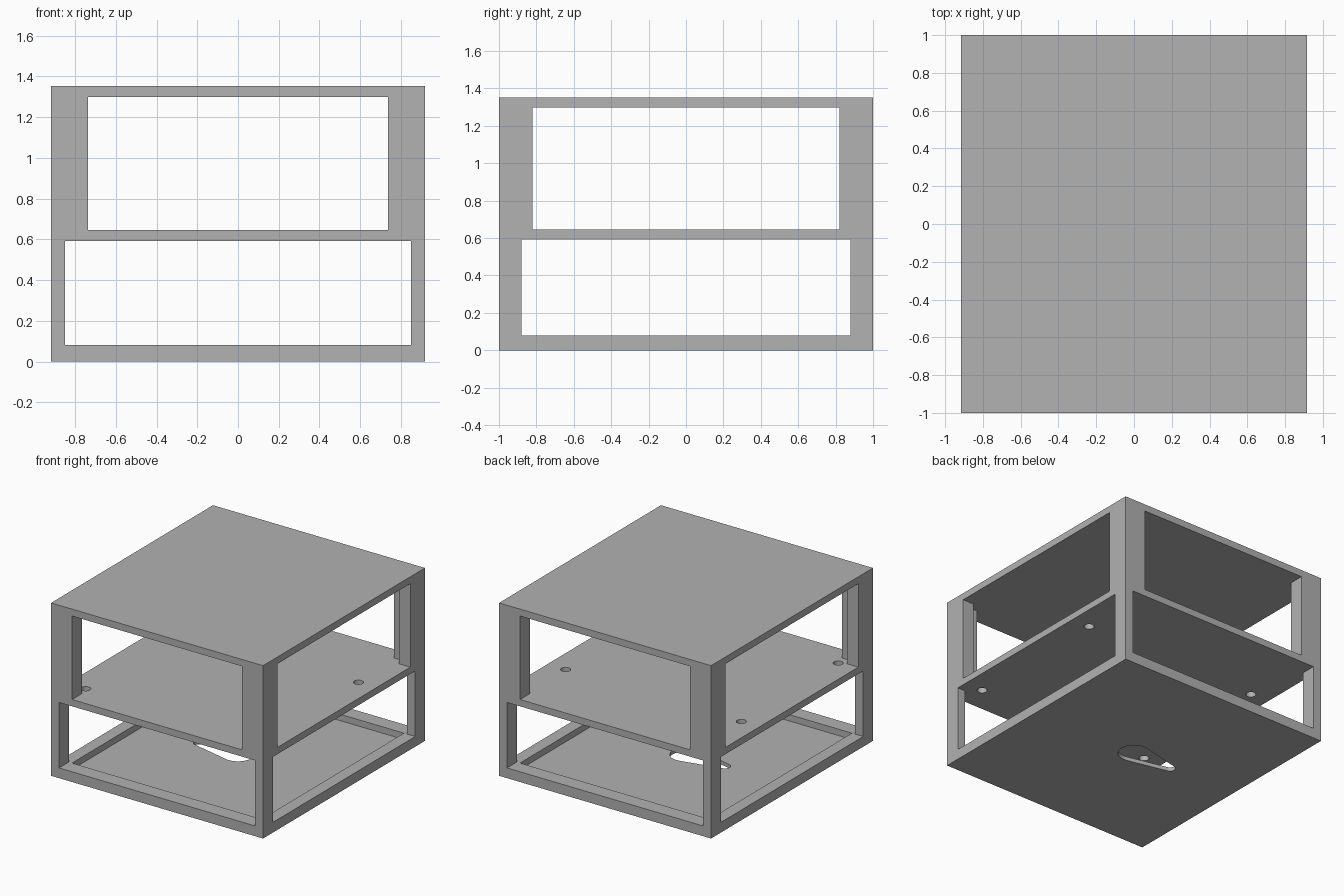
import bpy
import bmesh
from math import cos, sin, acos, pi, radians

default = bpy.data.objects.get("Cube")
if default:
    bpy.data.objects.remove(default, do_unlink=True)

HALF_X, HALF_Y, HEIGHT = 0.917, 1.0, 1.352
CAVITY_X, CAVITY_Y = 0.82, 0.88
SHELF_BOTTOM, SHELF_TOP, ROOF_BOTTOM = 0.592, 0.645, 1.298
FLOOR_TOP, RIM_TOP = 0.03, 0.08
THROUGH = 1.2

grey = bpy.data.materials.new("plain grey")
grey.use_nodes = True
colour = (0.445, 0.445, 0.445, 1)
grey.diffuse_color = colour
grey.node_tree.nodes["Principled BSDF"].inputs["Base Color"].default_value = colour


def prism(name, outline, z0, z1):
    """Extrude a closed outline from z0 up to z1."""
    bm = bmesh.new()
    base = bm.faces.new([bm.verts.new((x, y, z0)) for x, y in outline])
    top = bmesh.ops.extrude_face_region(bm, geom=[base])["geom"]
    for v in top:
        if isinstance(v, bmesh.types.BMVert):
            v.co.z = z1
    bmesh.ops.recalc_face_normals(bm, faces=bm.faces)
    mesh = bpy.data.meshes.new(name)
    bm.to_mesh(mesh)
    bm.free()
    mesh.materials.append(grey)
    obj = bpy.data.objects.new(name, mesh)
    bpy.context.collection.objects.link(obj)
    return obj


def block(name, hx, hy, z0, z1):
    return prism(name, [(-hx, -hy), (hx, -hy), (hx, hy), (-hx, hy)], z0, z1)


def arc(cx, cy, r, start, end, steps):
    angles = [start + (end - start) * i / steps for i in range(steps + 1)]
    return [(cx + r * cos(a), cy + r * sin(a)) for a in angles]


def cut(target, cutter):
    """Subtract the cutter from the target, then discard it."""
    cutter.hide_render = True
    mod = target.modifiers.new("cut", "BOOLEAN")
    mod.operation, mod.solver, mod.object = "DIFFERENCE", "EXACT", cutter
    bpy.context.view_layer.objects.active = target
    bpy.ops.object.modifier_apply(modifier=mod.name)
    bpy.data.objects.remove(cutter, do_unlink=True)


# Two-tier frame
frame = block("two_tier_frame", HALF_X, HALF_Y, 0, HEIGHT)

# Upper bay: hollow inside, wide openings leave angled corner posts
cut(frame, block("upper_cavity", CAVITY_X, CAVITY_Y, SHELF_TOP, ROOF_BOTTOM))
cut(frame, block("upper_front_opening", 0.735, THROUGH, SHELF_TOP, ROOF_BOTTOM))
cut(frame, block("upper_side_opening", THROUGH, 0.82, SHELF_TOP, ROOF_BOTTOM))

# Lower bay: recessed floor behind a low rim, slim rectangular posts
cut(frame, block("floor_recess", CAVITY_X, CAVITY_Y, FLOOR_TOP, SHELF_BOTTOM))
cut(frame, block("lower_front_opening", 0.848, THROUGH, RIM_TOP, SHELF_BOTTOM))
cut(frame, block("lower_side_opening", THROUGH, CAVITY_Y, RIM_TOP, SHELF_BOTTOM))

# Four round holes through the shelf
for x in (-0.76, 0.76):
    for y in (-0.795, 0.402):
        ring = arc(x, y, 0.036, 0, 2 * pi, 32)[:-1]
        cut(frame, prism("shelf_hole", ring, SHELF_BOTTOM - 0.1, SHELF_TOP + 0.1))

# Tapered slot through the floor
big, small, length = 0.115, 0.04, 0.337
tangent = acos((small - big) / length)
tangent = pi - acos((big - small) / length) if tangent < 0 else tangent
outline = arc(0, 0, big, -tangent, tangent, 32)
outline += arc(-length, 0, small, tangent, 2 * pi - tangent, 16)
cut(frame, prism("floor_slot", outline, -0.1, FLOOR_TOP + 0.1))

# Smooth the round walls only
bpy.ops.object.select_all(action="DESELECT")
frame.select_set(True)
bpy.context.view_layer.objects.active = frame
bpy.ops.object.shade_smooth_by_angle(angle=radians(30))
